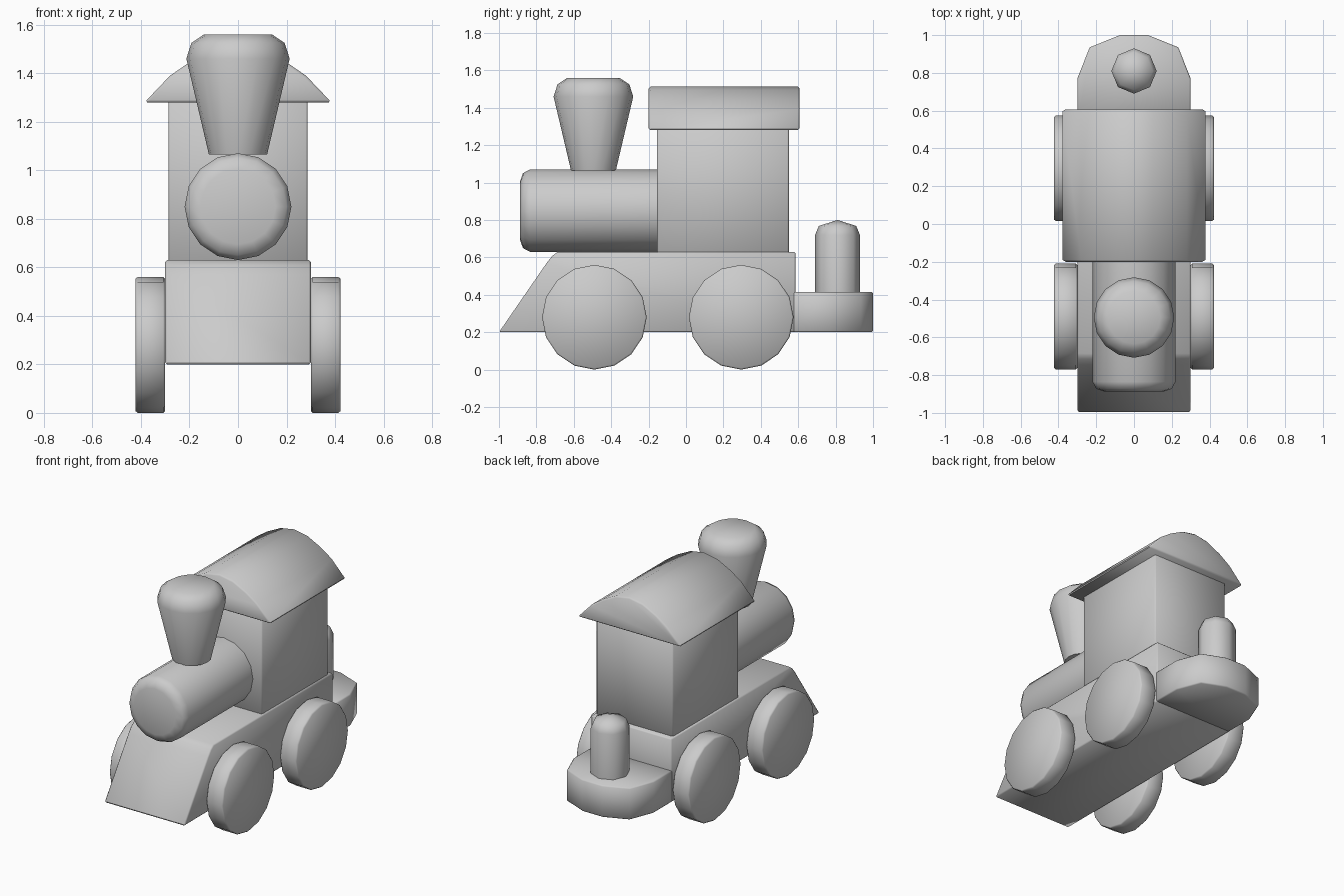
import bpy, bmesh
from math import pi, cos, sin, radians
from mathutils import Matrix

if "Cube" in bpy.data.objects:
    bpy.data.objects.remove(bpy.data.objects["Cube"])


def finish(bm, name, bevel=0.0):
    bmesh.ops.remove_doubles(bm, verts=bm.verts, dist=1e-5)
    bmesh.ops.recalc_face_normals(bm, faces=bm.faces)
    if bevel:
        edges = [e for e in bm.edges if e.calc_face_angle(0) > radians(60)]
        bmesh.ops.bevel(bm, geom=edges, offset=bevel, offset_type='OFFSET',
                        segments=1, profile=0.5, affect='EDGES')
    mesh = bpy.data.meshes.new(name)
    bm.to_mesh(mesh)
    bm.free()
    ob = bpy.data.objects.new(name, mesh)
    bpy.context.collection.objects.link(ob)
    bpy.context.view_layer.objects.active = ob
    bpy.ops.object.select_all(action='DESELECT')
    ob.select_set(True)
    bpy.ops.object.shade_smooth_by_angle(angle=radians(50))
    return ob


def prism(name, profile, depth, to_world, bevel=0.0):
    """Extrude a 2D profile; to_world(u, v, d) gives the 3D point."""
    bm = bmesh.new()
    a, b = [[bm.verts.new(to_world(u, v, d)) for u, v in profile] for d in depth]
    bm.faces.new(a)
    bm.faces.new(b)
    for i in range(len(profile)):
        j = (i + 1) % len(profile)
        bm.faces.new((a[i], a[j], b[j], b[i]))
    return finish(bm, name, bevel)


def lathe(name, profile, sides, loc, rot=Matrix()):
    """Turn (radius, height) points about local z and cap both ends."""
    bm = bmesh.new()
    mat = Matrix.Translation(loc) @ rot
    rings = [[bm.verts.new(mat @ Matrix.Translation(
        (r * cos(2 * pi * i / sides), r * sin(2 * pi * i / sides), h)).translation)
        for i in range(sides)] for r, h in profile]
    for a, b in zip(rings, rings[1:]):
        for i in range(sides):
            j = (i + 1) % sides
            bm.faces.new((a[i], a[j], b[j], b[i]))
    bm.faces.new(rings[0])
    if profile[-1][0] > 0.001:
        bm.faces.new(rings[-1])
    return finish(bm, name)


# chassis with sloped front
prism("chassis", [(-1.0, 0.2), (0.585, 0.2), (0.585, 0.63), (-0.685, 0.63),
                  (-0.715, 0.608), (-0.745, 0.57)],
      (-0.3, 0.3), lambda y, z, x: (x, y, z), 0.008)

# rear platform with rounded end
half = [(0.3, 0.57), (0.3, 0.77), (0.235, 0.935), (0.075, 1.0)]
prism("rear_platform", half + [(-x, y) for x, y in reversed(half)],
      (0.2, 0.415), lambda x, y, z: (x, y, z), 0.008)

# cabin
prism("cabin", [(-0.287, -0.155), (0.287, -0.155), (0.287, 0.55), (-0.287, 0.55)],
      (0.62, 1.29), lambda x, y, z: (x, y, z), 0.008)

# arched roof
arc = [(0.385, 1.28), (0.28, 1.39), (0.20, 1.445), (0.10, 1.495)]
prism("roof", arc + [(0, 1.513)] + [(-x, z) for x, z in reversed(arc)],
      (-0.2, 0.607), lambda x, z, y: (x, y, z), 0.01)

# boiler pointing forward
lathe("boiler", [(0.22, 0.14), (0.22, 0.835), (0.2, 0.872), (0.155, 0.888)],
      16, (0, 0, 0.85), Matrix.Rotation(pi / 2, 4, 'X'))

# funnel
lathe("funnel", [(0.12, 1.065), (0.213, 1.46), (0.192, 1.525), (0.14, 1.56)],
      16, (0, -0.495, 0))

# rear peg
lathe("rear_peg", [(0.12, 0.40), (0.12, 0.72), (0.1, 0.768), (0.0, 0.8)],
      8, (0, 0.81, 0))

# wheels
for side, label in ((1, "right"), (-1, "left")):
    for y, place in ((-0.49, "front"), (0.295, "rear")):
        lathe(f"{place}_{label}_wheel",
              [(0.272, 0.3), (0.28, 0.308), (0.28, 0.414), (0.272, 0.423)],
              16, (0, y, 0.28), Matrix.Rotation(side * pi / 2, 4, 'Y'))
